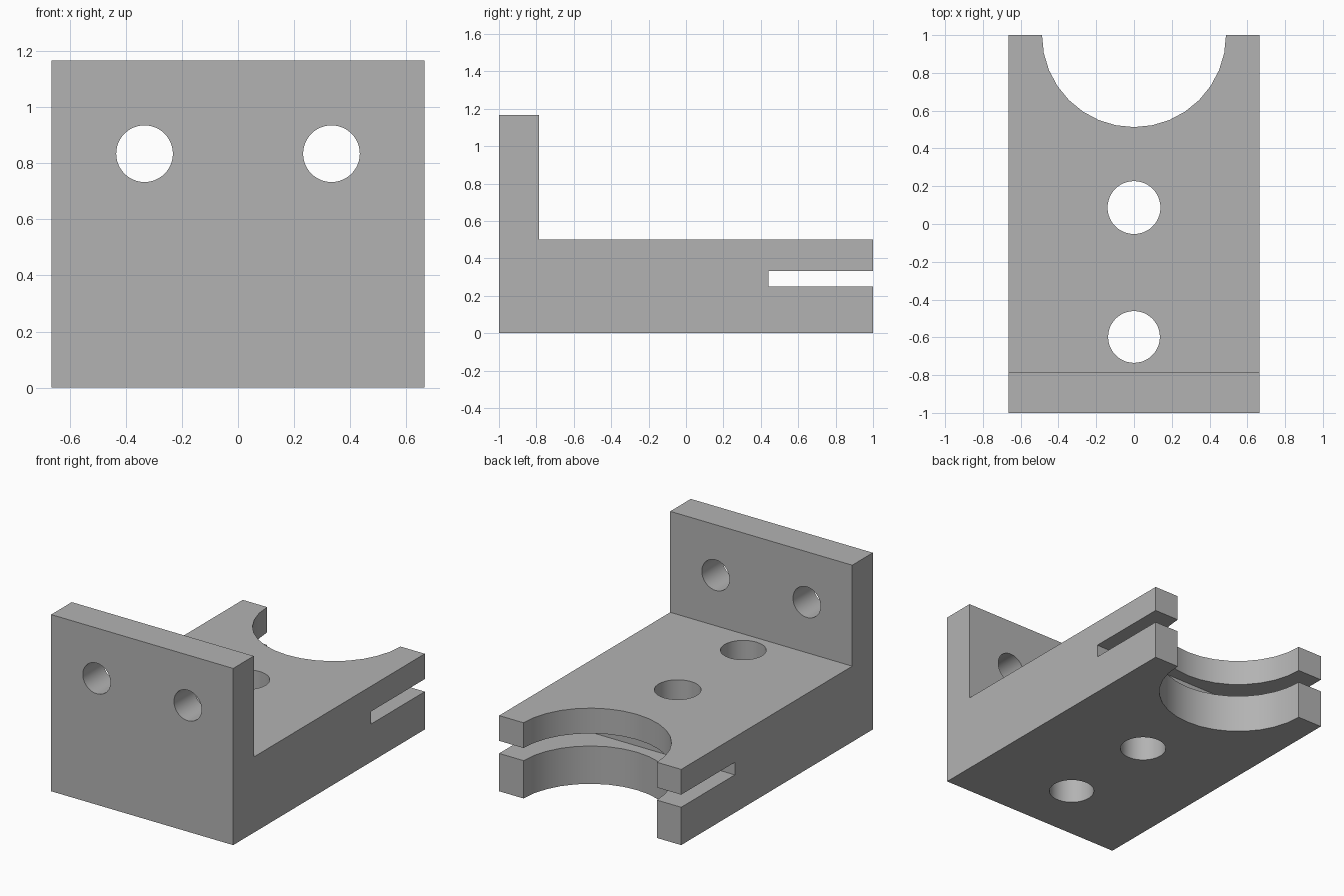
import bpy
import bmesh
import math
from mathutils import Matrix, Vector

default = bpy.data.objects.get("Cube")
if default:
    bpy.data.objects.remove(default, do_unlink=True)

HALF_W = 0.665
BASE_TOP = 0.5
WALL_TOP = 1.167
WALL_BACK = -0.785

# Single matte grey
grey = bpy.data.materials.new("plain grey")
grey.use_nodes = True
colour = (0.45, 0.45, 0.45, 1.0)
grey.diffuse_color = colour
grey.node_tree.nodes["Principled BSDF"].inputs["Base Color"].default_value = colour


def make_object(name, bm):
    bmesh.ops.recalc_face_normals(bm, faces=bm.faces)
    mesh = bpy.data.meshes.new(name)
    bm.to_mesh(mesh)
    bm.free()
    obj = bpy.data.objects.new(name, mesh)
    bpy.context.collection.objects.link(obj)
    return obj


def extrude_profile(name, profile, half_width):
    """Extrude a (y, z) outline along x, centred on x = 0."""
    bm = bmesh.new()
    face = bm.faces.new([bm.verts.new((-half_width, y, z)) for y, z in profile])
    result = bmesh.ops.extrude_face_region(bm, geom=[face])
    verts = [g for g in result["geom"] if isinstance(g, bmesh.types.BMVert)]
    bmesh.ops.translate(bm, verts=verts, vec=(2 * half_width, 0, 0))
    return make_object(name, bm)


def cylinder(name, centre, radius, depth, segments, along_y=False):
    bm = bmesh.new()
    turn = Matrix.Rotation(math.radians(90 if along_y else 0), 4, "X")
    bmesh.ops.create_cone(bm, cap_ends=True, segments=segments,
                          radius1=radius, radius2=radius, depth=depth,
                          matrix=Matrix.Translation(Vector(centre)) @ turn)
    return make_object(name, bm)


# L-shaped body: thick base with an upright wall at the front
bracket = extrude_profile("bracket", [
    (-1, 0), (1, 0), (1, BASE_TOP), (WALL_BACK, BASE_TOP),
    (WALL_BACK, WALL_TOP), (-1, WALL_TOP)], HALF_W)
bracket.data.materials.append(grey)

cutters = [
    # Side-to-side slot in the rear edge
    extrude_profile("slot_cutter",
                    [(0.44, 0.25), (1.2, 0.25), (1.2, 0.333), (0.44, 0.333)], 0.9),
    # Half-round cradle at the rear
    cylinder("cradle_cutter", (0, 1, 0.25), 0.487, 1, 32),
    # Vertical holes in the base
    cylinder("base_hole_cutter_rear", (0, 0.087, 0.25), 0.14, 1, 48),
    cylinder("base_hole_cutter_front", (0, -0.598, 0.25), 0.137, 1, 48),
]
# Pair of holes through the wall
for side, label in ((1, "left"), (-1, "right")):
    cutters.append(cylinder("wall_hole_cutter_" + label,
                            (side * 0.333, -0.9, 0.834), 0.101, 0.6, 48, True))

bpy.ops.object.select_all(action="DESELECT")
bpy.context.view_layer.objects.active = bracket
bracket.select_set(True)
for cutter in cutters:
    cutter.hide_render = True
    mod = bracket.modifiers.new(cutter.name, "BOOLEAN")
    mod.operation = "DIFFERENCE"
    mod.solver = "EXACT"
    mod.object = cutter
    bpy.ops.object.modifier_apply(modifier=mod.name)
for cutter in cutters:
    bpy.data.objects.remove(cutter, do_unlink=True)

# Smooth bores, crisp edges
bpy.ops.object.shade_smooth_by_angle(angle=math.radians(30))
